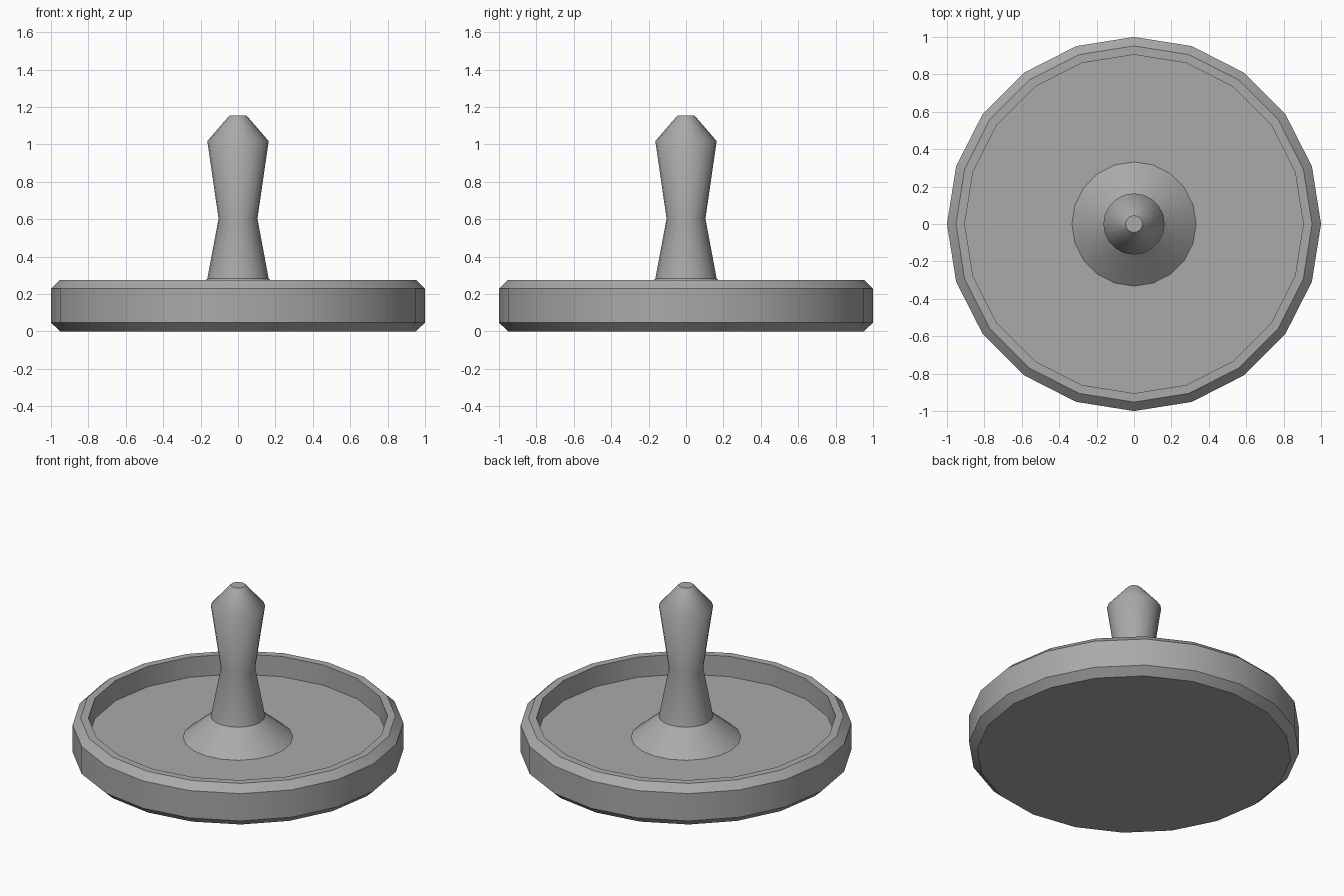
import bpy
import bmesh
from math import cos, sin, tau

SIDES = 20

cube = bpy.data.objects.get("Cube")
if cube:
    bpy.data.objects.remove(cube, do_unlink=True)

grey = bpy.data.materials.new("plain grey")
grey.use_nodes = True
colour = (0.4, 0.4, 0.4, 1)
grey.diffuse_color = colour
grey.node_tree.nodes["Principled BSDF"].inputs["Base Color"].default_value = colour


def lathe(name, profile, sharp, cap_bottom):
    """Spin (radius, height) points around z; rings listed in sharp stay creased."""
    bm = bmesh.new()
    rings = [[bm.verts.new((r * cos(tau * i / SIDES), r * sin(tau * i / SIDES), z))
              for i in range(SIDES)] for r, z in profile]
    for low, high in zip(rings, rings[1:]):
        for i in range(SIDES):
            j = (i + 1) % SIDES
            bm.faces.new((low[i], low[j], high[j], high[i]))
    bm.faces.new(rings[-1])
    if cap_bottom:
        bm.faces.new(rings[0][::-1])
    for face in bm.faces:
        face.smooth = True
    for k in sharp:
        ring = rings[k]
        for i in range(SIDES):
            bm.edges.get((ring[i], ring[(i + 1) % SIDES])).smooth = False
    mesh = bpy.data.meshes.new(name)
    bm.to_mesh(mesh)
    bm.free()
    mesh.materials.append(grey)
    obj = bpy.data.objects.new(name, mesh)
    bpy.context.collection.objects.link(obj)
    return obj


# Shallow dish: bevelled outer wall, flat rim, recessed floor
dish = [(0.95, 0), (1, 0.047), (1, 0.229), (0.952, 0.275), (0.905, 0.275), (0.905, 0.14)]
lathe("dish", dish, range(len(dish)), True)

# Handle: flared foot, waisted grip, tapered tip
handle = [(0.332, 0.14), (0.164, 0.282), (0.104, 0.603), (0.164, 1.018), (0.045, 1.155)]
lathe("handle", handle, (1, 4), False)
